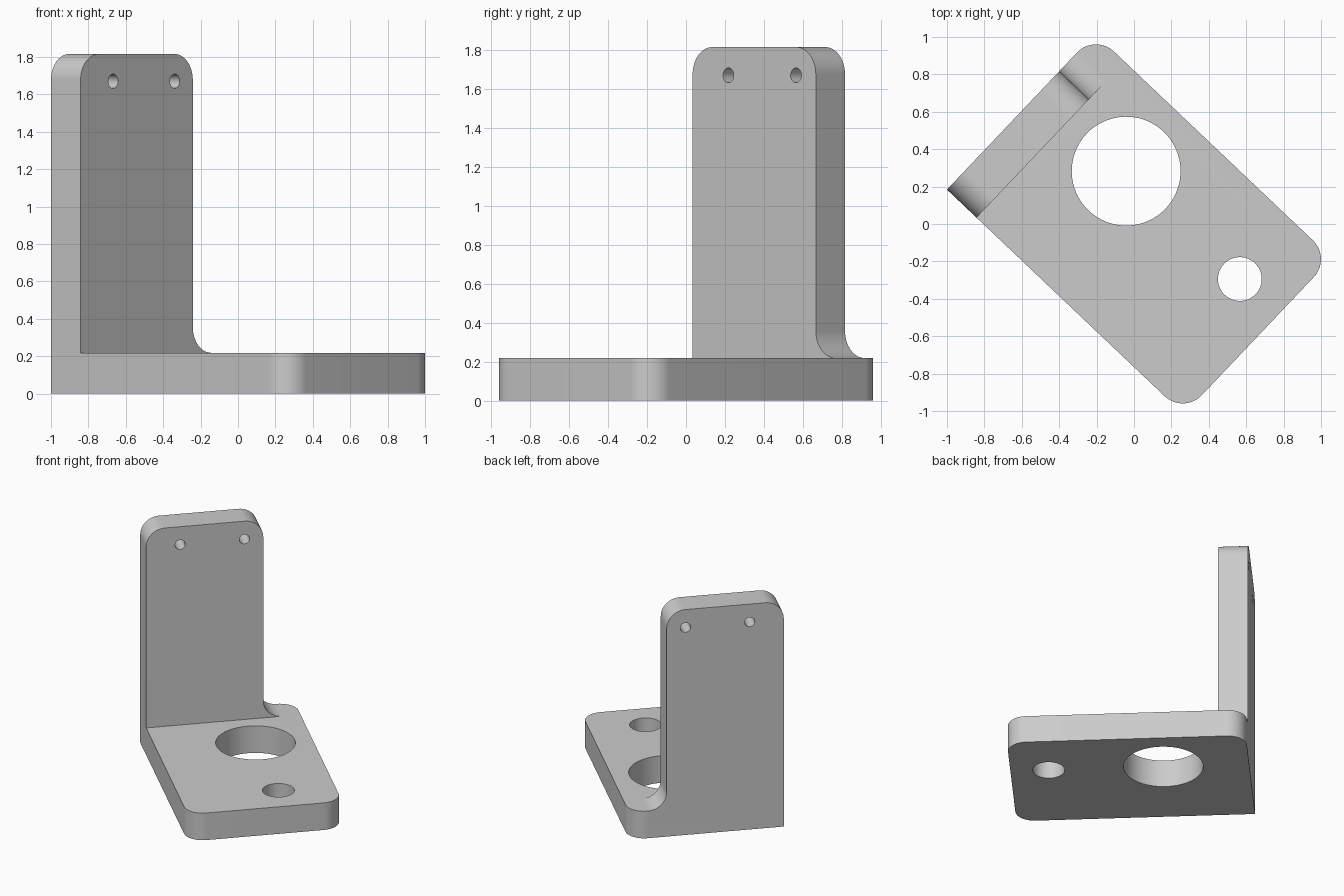
import bpy, bmesh, math
from mathutils import Vector

if "Cube" in bpy.data.objects:
    bpy.data.objects.remove(bpy.data.objects["Cube"])

T = 0.218          # plate and upright thickness
R = 0.14           # corner and fillet radius
L, W, H = 1.745, 1.15, 1.815
WALL = 0.872       # upright width


def arc(cx, cy, r, a0, a1, n=16):
    return [(cx + r * math.cos(math.radians(a0 + (a1 - a0) * i / n)),
             cy + r * math.sin(math.radians(a0 + (a1 - a0) * i / n))) for i in range(n + 1)]


def prism(name, points, vector):
    """Extrude a closed outline of 3D points along a vector."""
    bm = bmesh.new()
    face = bm.faces.new([bm.verts.new(p) for p in points])
    ext = bmesh.ops.extrude_face_region(bm, geom=[face])
    verts = [g for g in ext["geom"] if isinstance(g, bmesh.types.BMVert)]
    bmesh.ops.translate(bm, verts=verts, vec=Vector(vector))
    bmesh.ops.recalc_face_normals(bm, faces=bm.faces[:])
    me = bpy.data.meshes.new(name)
    bm.to_mesh(me)
    bm.free()
    ob = bpy.data.objects.new(name, me)
    bpy.context.collection.objects.link(ob)
    return ob


def combine(target, tool, operation):
    mod = target.modifiers.new("boolean", 'BOOLEAN')
    mod.operation, mod.solver, mod.object = operation, 'EXACT', tool
    bpy.context.view_layer.objects.active = target
    bpy.ops.object.modifier_apply(modifier=mod.name)
    bpy.data.objects.remove(tool)


# base plate: one sharp corner under the upright, three rounded ones
outline = [(0, 0)] + arc(L - R, R, R, -90, 0) + arc(L - R, W - R, R, 0, 90) + arc(R, W - R, R, 90, 180)
bracket = prism("bracket", [(x, y, 0) for x, y in outline], (0, 0, T))

# upright with rounded top and a concave fillet at its foot
F = WALL + R
side = ([(0, T / 2), (F, T / 2)] + arc(F, T + R, R, 270, 180)
        + arc(WALL - R, H - R, R, 0, 90) + arc(R, H - R, R, 90, 180))
upright = prism("upright", [(0, y, z) for y, z in side], (T, 0, 0))
combine(bracket, upright, 'UNION')

# two vertical holes through the plate
for x, r in ((0.627, 0.291), (1.465, 0.117)):
    ring = arc(x, 0.731, r, 0, 360, 64)[:-1]
    combine(bracket, prism("cutter", [(a, b, -0.1) for a, b in ring], (0, 0, T + 0.2)), 'DIFFERENCE')

# two small holes through the upright
for y in (0.253, 0.732):
    ring = arc(y, 1.67, 0.038, 0, 360, 32)[:-1]
    combine(bracket, prism("cutter", [(-0.1, a, b) for a, b in ring], (T + 0.2, 0, 0)), 'DIFFERENCE')

# turn the bracket into place
bracket.location = (-1, 0.184, 0)
bracket.rotation_euler = (0, 0, math.radians(-43.5))

# plain grey
grey = bpy.data.materials.new("grey")
grey.diffuse_color = (0.6, 0.6, 0.6, 1)
grey.use_nodes = True
grey.node_tree.nodes["Principled BSDF"].inputs["Base Color"].default_value = grey.diffuse_color
bracket.data.materials.clear()
bracket.data.materials.append(grey)

bpy.ops.object.select_all(action='DESELECT')
bracket.select_set(True)
bpy.context.view_layer.objects.active = bracket
bpy.ops.object.shade_smooth_by_angle(angle=math.radians(30))
